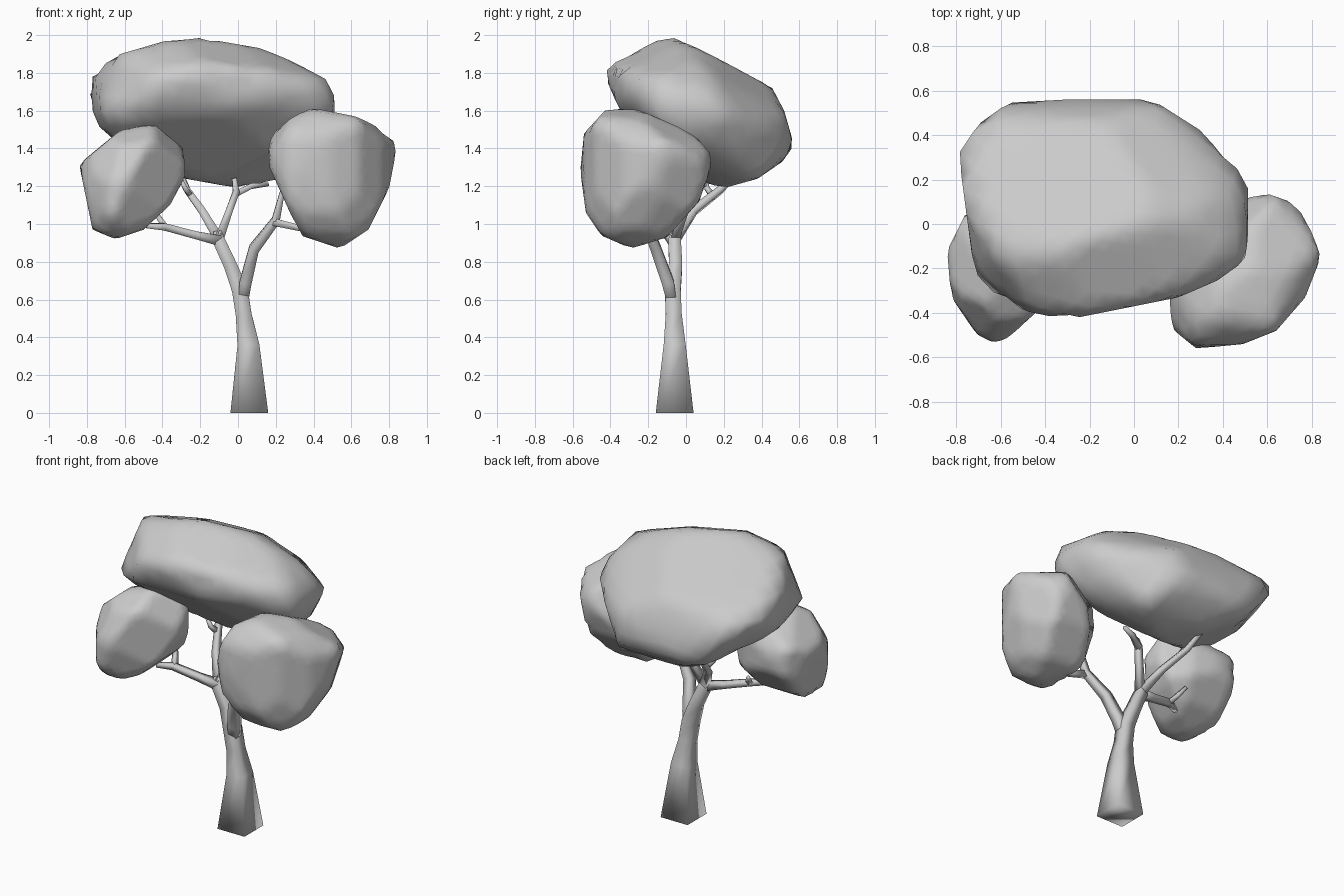
import bpy
import bmesh
import math
from mathutils import Vector

cube = bpy.data.objects.get("Cube")
if cube:
    bpy.data.objects.remove(cube, do_unlink=True)

# One plain grey for the whole tree
GREY = (0.6, 0.6, 0.6, 1.0)
grey = bpy.data.materials.new("plain_grey")
grey.use_nodes = True
grey.diffuse_color = GREY
grey.node_tree.nodes["Principled BSDF"].inputs["Base Color"].default_value = GREY


def plane_axes(azimuth, elevation):
    """Right and up axes of a drawing plane turned about z and tilted."""
    a, e = math.radians(azimuth), math.radians(elevation)
    right = Vector((math.cos(a), math.sin(a), 0))
    up = Vector((-math.sin(a) * math.sin(e), math.cos(a) * math.sin(e), math.cos(e)))
    return right, up


# Drawing planes on which the crown outlines are given
PLANES = {
    "front": plane_axes(0, 0),
    "top": plane_axes(0, 90),
    "side": plane_axes(90, 0),
    "front_slant": plane_axes(33, 24),
    "back_slant": plane_axes(213, 24),
    "under_slant": plane_axes(135, -30),
}


def finish(bm, name):
    """Turn a bmesh into a smooth, coloured object."""
    bmesh.ops.recalc_face_normals(bm, faces=bm.faces)
    mesh = bpy.data.meshes.new(name)
    bm.to_mesh(mesh)
    bm.free()
    mesh.materials.append(grey)
    mesh.shade_smooth()
    obj = bpy.data.objects.new(name, mesh)
    bpy.context.scene.collection.objects.link(obj)


def outline_gauge(outline, plane, centre):
    """Return a function giving how far a direction reaches into a convex outline."""
    right, up = PLANES[plane]
    points = [Vector((u / 100 - right.dot(centre), v / 100 - up.dot(centre))) for u, v in outline]
    planes = []
    for p, q in zip(points, points[1:] + points[:1]):
        edge = q - p
        normal = Vector((edge.y, -edge.x)).normalized()
        planes.append((right * normal.x + up * normal.y) / normal.dot(p))
    return lambda direction: max(n.dot(direction) for n in planes)


def middle(values):
    return (min(values) + max(values)) / 200


def crown(name, **outlines):
    """Leaf mass filling all its outlines, given in hundredths, counter-clockwise."""
    centre = Vector((middle([p[0] for p in outlines["front"]]),
                     middle([p[0] for p in outlines["side"]]),
                     middle([p[1] for p in outlines["front"]])))
    gauges = [outline_gauge(outline, plane, centre) for plane, outline in outlines.items()]
    bm = bmesh.new()
    bmesh.ops.create_icosphere(bm, subdivisions=4, radius=1)
    for vert in bm.verts:
        vert.co = centre + vert.co / max(gauge(vert.co) for gauge in gauges)
    finish(bm, name)


def limb(name, path, sides=4):
    """Tapered square tube through (x, y, z, half width) stations, in hundredths."""
    points = [Vector(p[:3]) / 100 for p in path]
    bm = bmesh.new()
    rings = []
    across = Vector((0, 1, 0))
    for i, point in enumerate(points):
        along = points[min(i + 1, len(points) - 1)] - points[max(i - 1, 0)]
        if point.z == 0:
            along = Vector((0, 0, 1))      # level foot on the ground
        along.normalize()
        across = (across - along * across.dot(along)).normalized()
        other = along.cross(across)
        radius = path[i][3] / 100 / math.cos(math.pi / sides)
        ring = []
        for k in range(sides):
            t = math.tau * (k + 0.5) / sides
            ring.append(bm.verts.new(point + (across * math.cos(t) + other * math.sin(t)) * radius))
        rings.append(ring)
    for low, high in zip(rings, rings[1:]):
        for k in range(sides):
            n = (k + 1) % sides
            bm.faces.new((low[k], low[n], high[n], high[k]))
    bm.faces.new(rings[0])
    bm.faces.new(rings[-1])
    finish(bm, name)


# Leaf masses
crown("upper_crown",
      front=[(-28, 200), (-76, 186), (-79, 163), (-76, 153), (-68, 146), (-28, 124),
             (0, 119), (25, 122), (45, 140), (52, 162), (49, 178), (12, 193)],
      top=[(-79, 32), (-71, -28), (-40, -45), (20, -33), (43, -23), (50, -15),
           (52, -2), (52, 20), (30, 42), (8, 56), (-30, 56), (-65, 54)],
      side=[(-45, 183), (-35, 160), (10, 122), (20, 119), (38, 124), (51, 133),
            (56, 140), (56, 146), (52, 160), (43, 177), (20, 189), (-4, 200), (-28, 196)],
      front_slant=[(-73, 152), (-61, 142), (-39, 129), (-7, 113), (32, 118), (44, 126),
                   (54, 143), (38, 160), (14, 176), (-22, 184), (-58, 186)],
      back_slant=[(-54, 154), (-49, 133), (-37, 99), (-8, 95), (8, 96), (30, 101), (58, 120),
                  (72, 137), (59, 168), (37, 178), (2, 180), (-31, 177)],
      under_slant=[(-48, 163), (-48, 148), (10, 97), (51, 100), (70, 119), (83, 132),
                   (75, 142), (52, 157), (8, 171), (-16, 173)])
crown("left_crown",
      front=[(37, 162), (20, 155), (16, 140), (17, 125), (28, 105), (33, 94),
             (54, 87), (69, 97), (80, 119), (84, 140), (80, 149), (62, 157)],
      top=[(16, -33), (17, -47), (28, -56), (49, -54), (64, -48), (77, -33),
           (84, -15), (76, 8), (56, 15), (35, 8), (20, -10)],
      side=[(-54, 148), (-56, 128), (-53, 106), (-45, 94), (-29, 87), (-10, 93),
            (7, 112), (15, 135), (11, 147), (-8, 157), (-24, 162), (-43, 160)],
      front_slant=[(-1, 121), (-9, 109), (-12, 92), (-9, 79), (5, 64), (28, 55),
                   (41, 60), (58, 83), (66, 108), (55, 123), (17, 129)],
      under_slant=[(-81, 138), (-81, 113), (-73, 86), (-53, 77), (-31, 84), (-24, 114),
                   (-25, 128), (-37, 149), (-66, 150)])
crown("right_crown",
      front=[(-45, 153), (-65, 149), (-78, 141), (-84, 131), (-77, 97), (-65, 92),
             (-50, 97), (-36, 110), (-28, 125), (-27, 145), (-30, 151)],
      top=[(-84, -12), (-82, -36), (-70, -50), (-60, -55), (-40, -46), (-27, -33),
           (-29, -10), (-45, 2), (-65, 7), (-76, 4)],
      side=[(-55, 105), (-42, 94), (-25, 92), (-8, 102), (6, 120), (6, 133),
            (-5, 147), (-25, 153), (-40, 148), (-52, 125)],
      front_slant=[(-87, 116), (-86, 95), (-78, 84), (-54, 90), (-39, 102), (-27, 114),
                   (-30, 135), (-45, 145), (-66, 142), (-83, 131)],
      back_slant=[(86, 113), (76, 130), (45, 142), (28, 130), (24, 105), (48, 83),
                  (66, 73), (83, 79), (87, 99)],
      under_slant=[(3, 95), (4, 66), (10, 49), (22, 42), (34, 43), (44, 51),
                   (57, 75), (57, 93), (46, 102), (15, 110)])

# Trunk leaning into the right fork
limb("trunk", [(6, -6, 0, 10), (5.5, -6, 36, 5.8), (3, -6.5, 52, 4.2),
               (1, -7, 65, 4.2), (-4, -5.5, 78, 3.5), (-10, -6, 91, 3.3), (-11, -5, 96, 2)])

# Left fork and its twigs
limb("left_fork", [(2.5, -7, 56, 2.4), (4, -9.5, 69, 3.2), (8.5, -16, 87, 2.8),
                   (20, -22, 102, 2.2), (23, -23, 115, 1.4), (25, -23, 122, 1)])
limb("left_twig", [(19, -22, 101, 2), (32, -24, 98, 1.7), (42, -25, 102, 1)])

# Branches spreading from the right fork
limb("right_branch", [(-9, -6, 91, 2.8), (-22, -9, 94, 2.1), (-39, -13, 98.5, 1.9), (-48, -18, 99, 1.3)])
limb("right_twig", [(-38, -13, 98, 1.6), (-41, -8, 102, 1.4), (-44, -3, 107, 1)])
limb("rear_branch", [(-10, -6, 92, 2.6), (-19, 4, 107, 2), (-27, 18, 118, 1.7), (-31, 29, 129, 1.1)])
limb("rear_twig", [(-25, 14, 115, 1.4), (-28, 11, 119, 1.2), (-30, 11, 123, 0.9)])
limb("middle_branch", [(-10, -6, 92, 2.4), (-5, -1, 106, 1.9), (-1, 3, 117, 1.8), (-2, 0, 124, 1.2)])
limb("middle_twig", [(-1, 3, 116, 1.6), (7, 7, 120, 1.4), (16, 10, 121, 0.9)])
